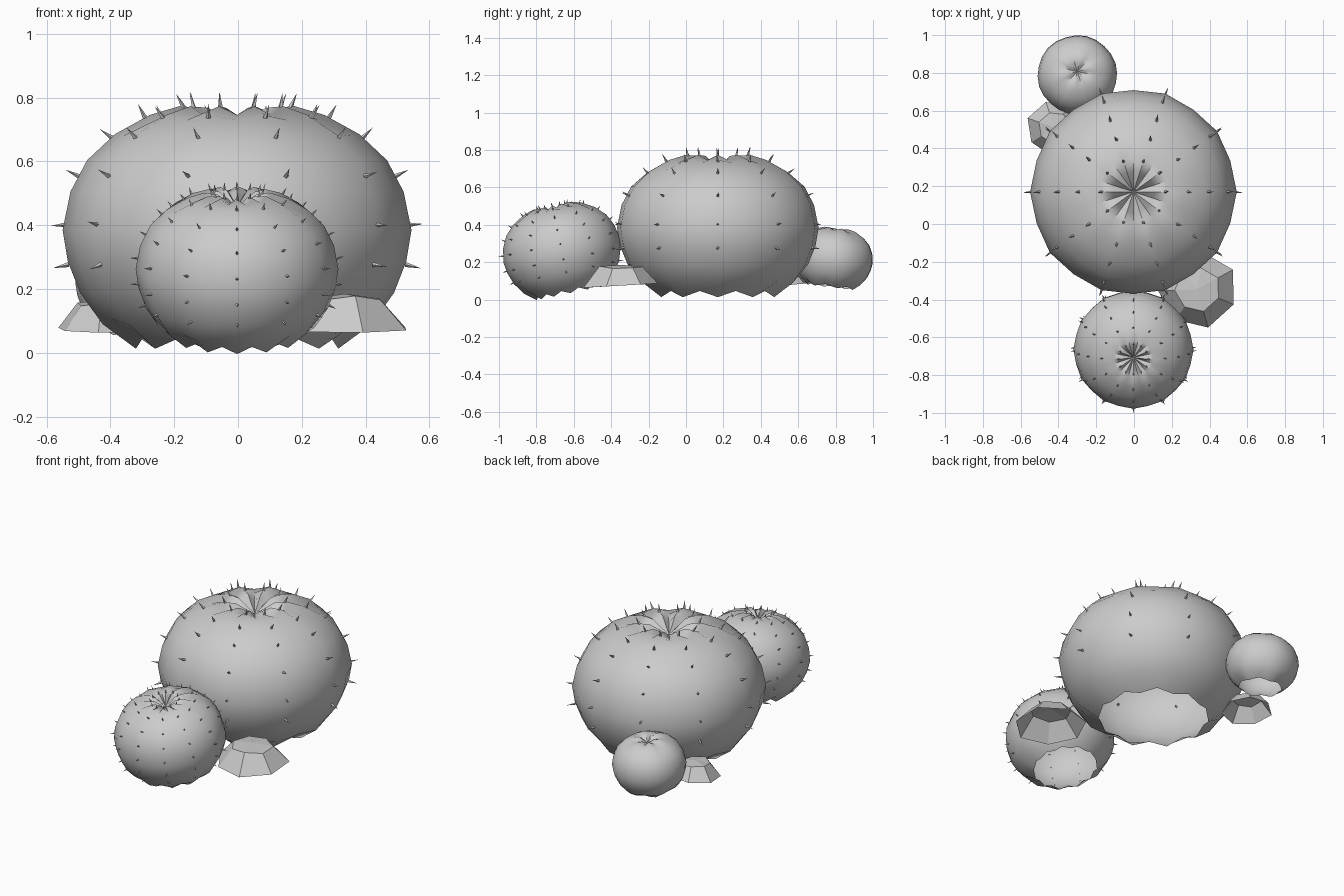
import bpy, bmesh, random
from math import sin, cos, pi, radians
from mathutils import Vector, Matrix

if "Cube" in bpy.data.objects:
    bpy.data.objects.remove(bpy.data.objects["Cube"])

random.seed(4)

# Unit-radius body profile: (radius, height, valley radial pinch, valley height shift)
PROFILE = [(0.58, -0.68, 0.02, 0.06), (0.77, -0.54, 0.02, 0.03), (0.90, -0.36, 0.02, 0),
           (0.97, -0.18, 0.015, 0), (1.0, 0.0, 0.015, 0), (0.955, 0.22, 0.015, 0),
           (0.86, 0.40, 0.015, 0), (0.70, 0.55, 0.02, -0.01), (0.50, 0.66, 0.02, -0.03),
           (0.33, 0.71, 0.0, -0.05), (0.20, 0.70, 0.0, -0.07), (0.09, 0.63, 0.0, -0.03)]


def finish(name, bm, matrix, angle=None):
    bmesh.ops.transform(bm, matrix=matrix, verts=bm.verts)
    mesh = bpy.data.meshes.new(name)
    bm.to_mesh(mesh)
    bm.free()
    obj = bpy.data.objects.new(name, mesh)
    bpy.context.collection.objects.link(obj)
    if angle:
        bpy.ops.object.select_all(action='DESELECT')
        obj.select_set(True)
        bpy.context.view_layer.objects.active = obj
        bpy.ops.object.shade_smooth_by_angle(angle=radians(angle))
    return obj


def body(name, matrix, lobes, seg, phase):
    """Ribbed, dimpled shell that is open underneath."""
    bm = bmesh.new()
    rings = []
    for r, z, pinch, shift in PROFILE:
        ring = []
        for i in range(seg):
            a = phase + 2 * pi * i / seg
            valley = 0.5 - 0.5 * cos(lobes * (a - phase))
            rr = r * (1 - pinch * valley)
            ring.append(bm.verts.new((rr * cos(a), rr * sin(a), z + shift * valley)))
        rings.append(ring)
    for lo, hi in zip(rings, rings[1:]):
        for i in range(seg):
            j = (i + 1) % seg
            bm.faces.new((lo[i], lo[j], hi[j], hi[i]))
    tip = bm.verts.new((0, 0, 0.58))
    for i in range(seg):
        bm.faces.new((rings[-1][i], rings[-1][(i + 1) % seg], tip))
    return finish(name, bm, matrix, 50)


def spines(name, matrix, columns, phase, rows, length, width):
    """Little four-sided cones standing on the ribs."""
    bm = bmesh.new()
    for c in range(columns):
        a = phase + 2 * pi * c / columns
        for r, z in rows:
            p = matrix @ Vector((r * cos(a), r * sin(a), z))
            n = Vector((r * cos(a), r * sin(a), z * 1.2 + 0.05))
            n += Vector([random.uniform(-0.15, 0.15) for _ in range(3)])
            n = (matrix.to_3x3() @ n).normalized()
            rot = n.to_track_quat('Z', 'Y').to_matrix().to_4x4()
            m = Matrix.Translation(p + n * length * 0.4) @ rot
            bmesh.ops.create_cone(bm, segments=4, radius1=width, radius2=0,
                                  depth=length, cap_ends=False, matrix=m)
    return finish(name, bm, Matrix.Identity(4))


def place(loc, radius, height, tilt=0.0):
    return (Matrix.Translation(loc) @ Matrix.Rotation(radians(tilt), 4, 'X')
            @ Matrix.Diagonal((radius, radius, radius * height, 1)))


def pebble(name, loc, radius, height, turn):
    """Low open-bottomed faceted dome."""
    bm = bmesh.new()
    base, top = [], []
    for i in range(7):
        a = turn + 2 * pi * i / 7
        k = radius * random.uniform(0.95, 1.05)
        base.append(bm.verts.new((k * cos(a), k * sin(a), 0.012 * sin(a))))
        top.append(bm.verts.new((0.58 * k * cos(a), 0.58 * k * sin(a),
                                 height * random.uniform(0.85, 1.0))))
    for i in range(7):
        j = (i + 1) % 7
        bm.faces.new((base[i], base[j], top[j], top[i]))
    peak = bm.verts.new((0, 0, height * 1.05))
    for i in range(7):
        bm.faces.new((top[i], top[(i + 1) % 7], peak))
    return finish(name, bm, Matrix.Translation(loc))


# Large plant
big = place((-0.003, 0.17, 0.385), 0.547, 1.0)
body("large_cactus", big, 10, 20, 0)
spines("large_spines", big, 10, 0,
       [(0.975, -0.2), (0.985, 0.03), (0.91, 0.31), (0.72, 0.53), (0.53, 0.65), (0.31, 0.71)],
       0.05, 0.008)

# Medium plant in front, leaning forward
mid = place((-0.003, -0.665, 0.263), 0.318, 1.08, 12)
body("medium_cactus", mid, 12, 24, -pi / 2)
spines("medium_spines", mid, 12, -pi / 2,
       [(0.91, -0.34), (0.98, -0.14), (0.985, 0.1), (0.90, 0.32), (0.74, 0.51), (0.52, 0.65), (0.25, 0.7)],
       0.026, 0.005)

# Small bare plant behind, leaning back
body("small_cactus", place((-0.30, 0.79, 0.22), 0.212, 1.08, -7), 6, 24, 0.3)

# Two flat stones tucked between the plants
pebble("front_stone", (0.335, -0.345, 0.075), 0.205, 0.105, 0.5)
pebble("back_stone", (-0.42, 0.51, 0.075), 0.145, 0.085, 2.8)
